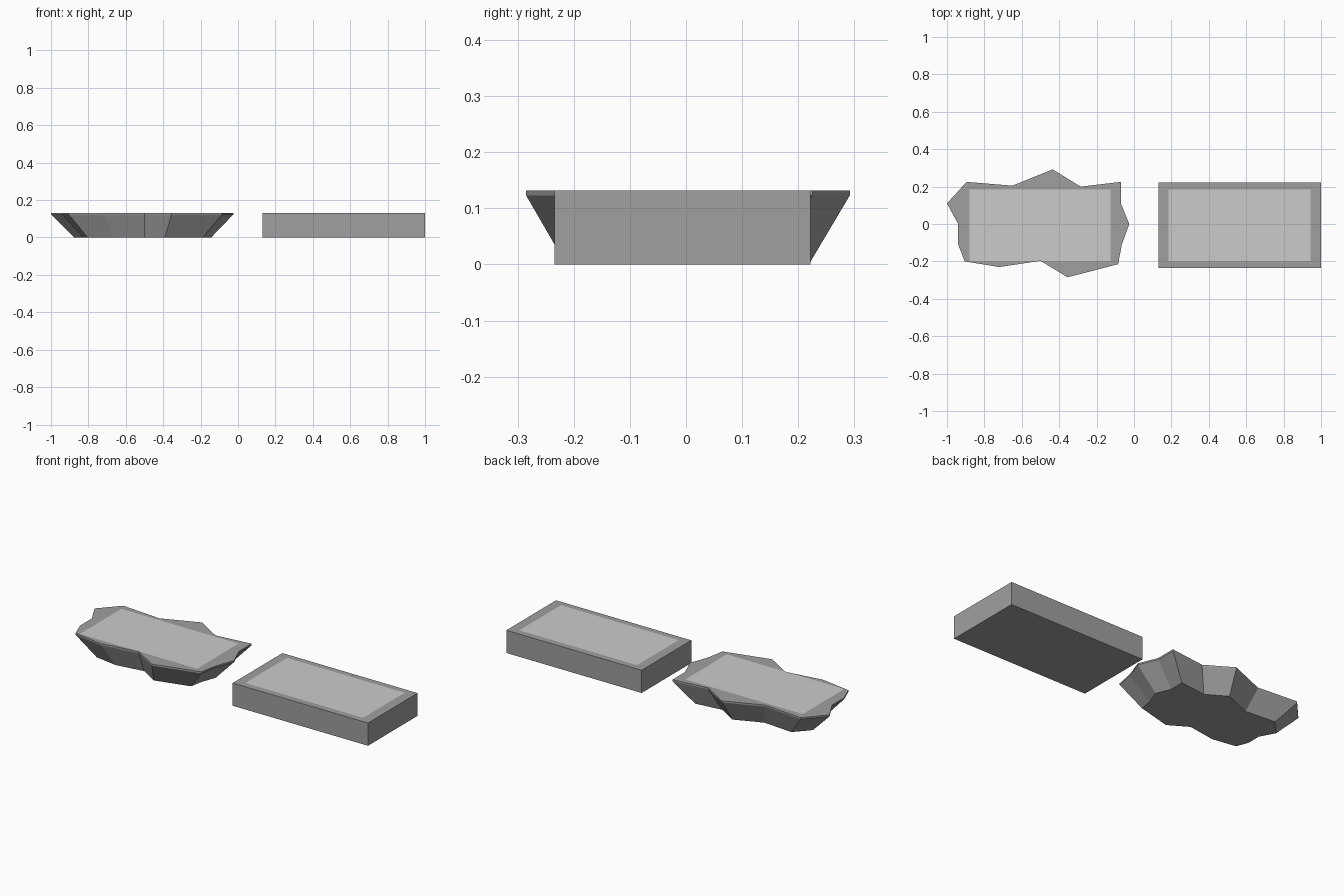
import bpy, bmesh

if "Cube" in bpy.data.objects:
    bpy.data.objects.remove(bpy.data.objects["Cube"])

TOP = 0.132      # height of both blocks
RIM = 0.123      # start of the thin vertical rim on the rocky slab


def material(name, v):
    m = bpy.data.materials.new(name)
    m.diffuse_color = (v, v, v, 1)
    m.use_nodes = True
    m.node_tree.nodes["Principled BSDF"].inputs["Base Color"].default_value = m.diffuse_color
    return m


stone = material("dark_grey", 0.35)
light = material("light_grey", 0.8)


def finish(name, bm, mat):
    bmesh.ops.recalc_face_normals(bm, faces=bm.faces[:])
    me = bpy.data.meshes.new(name)
    bm.to_mesh(me)
    bm.free()
    me.materials.append(mat)
    ob = bpy.data.objects.new(name, me)
    bpy.context.collection.objects.link(ob)
    return ob


def loft(name, rings, mat):
    """Closed solid skinned through equal-length rings, bottom to top."""
    bm = bmesh.new()
    loops = [[bm.verts.new(p) for p in ring] for ring in rings]
    n = len(loops[0])
    for a, b in zip(loops, loops[1:]):
        for i in range(n):
            j = (i + 1) % n
            bm.faces.new((a[i], a[j], b[j], b[i]))
    bm.faces.new(loops[0][::-1])
    bm.faces.new(loops[-1])
    return finish(name, bm, mat)


def rect(x0, x1, y0, y1):
    return [(x0, y0), (x1, y0), (x1, y1), (x0, y1)]


def ring(outline, z, scale=1.0, cx=0.0):
    return [(cx + (x - cx) * scale, y * scale, z) for x, y in outline]


def panel(name, x0, x1, y0, y1):
    bm = bmesh.new()
    f = bm.faces.new([bm.verts.new((x, y, TOP + 0.001)) for x, y in rect(x0, x1, y0, y1)])
    f.normal_update()
    me = bpy.data.meshes.new(name)
    bm.to_mesh(me)
    bm.free()
    me.materials.append(light)
    bpy.context.collection.objects.link(bpy.data.objects.new(name, me))


# Rocky slab: jagged outline tapering inwards to the base
outline = [(-0.905, -0.20), (-0.72, -0.23), (-0.50, -0.197), (-0.355, -0.285),
           (-0.085, -0.215), (-0.065, -0.11), (-0.025, 0.0), (-0.07, 0.11),
           (-0.07, 0.225), (-0.285, 0.20), (-0.435, 0.292), (-0.65, 0.205),
           (-0.895, 0.225), (-1.0, 0.11), (-0.94, 0.0), (-0.94, -0.11)]
loft("rocky_slab", [ring(outline, 0, 0.75, -0.5), ring(outline, RIM), ring(outline, TOP)], stone)

# Plain rectangular slab
box = rect(0.13, 1.0, -0.234, 0.222)
loft("plain_slab", [ring(box, 0), ring(box, TOP)], stone)

# Light panels lying on the tops
panel("rocky_slab_panel", -0.88, -0.125, -0.197, 0.185)
panel("plain_slab_panel", 0.185, 0.943, -0.197, 0.185)
